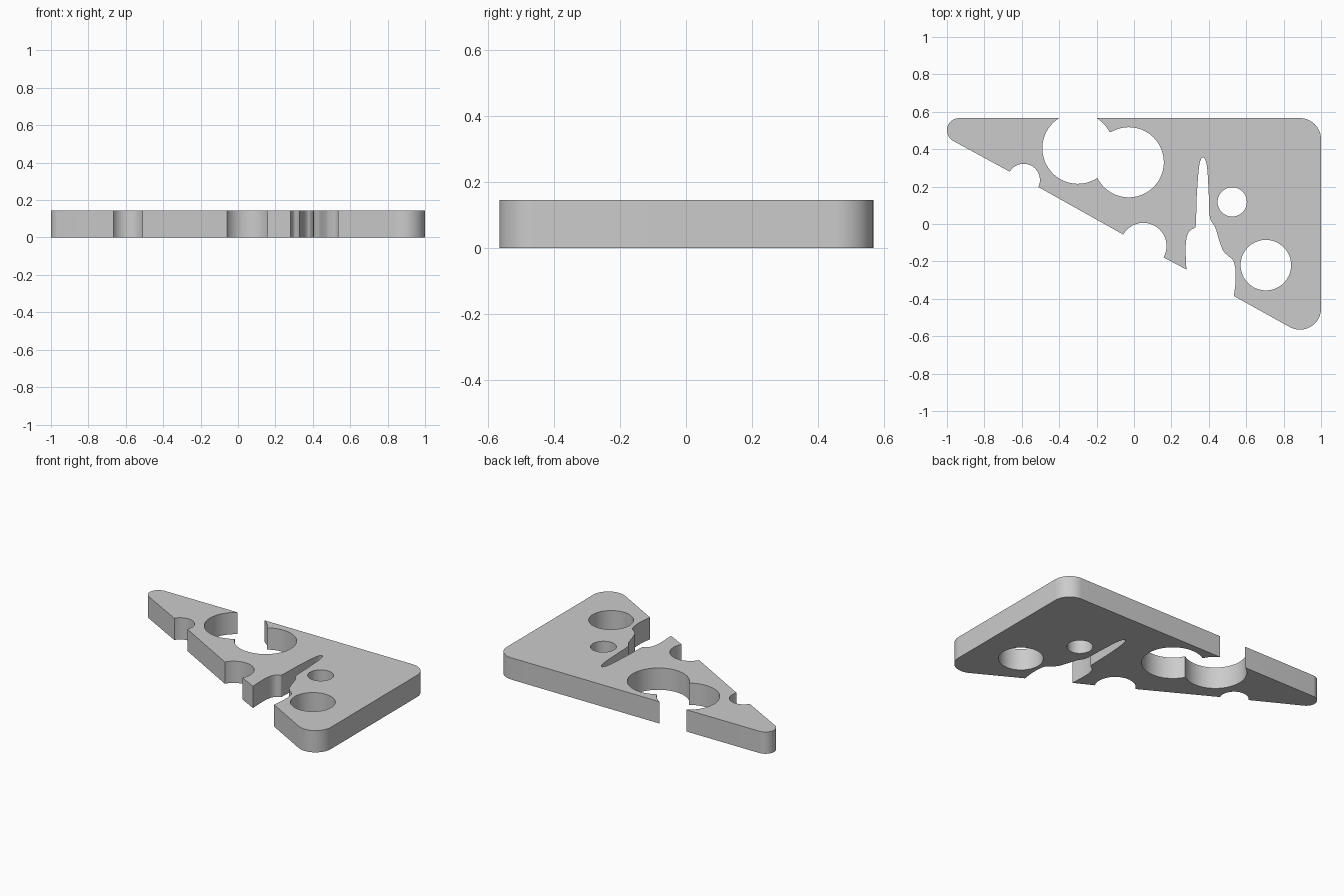
import bpy, bmesh
from math import cos, sin, radians
from mathutils import Vector

if "Cube" in bpy.data.objects:
    bpy.data.objects.remove(bpy.data.objects["Cube"])

HEIGHT = 0.145


def arc(cx, cy, r, a0, a1, step=5):
    n = max(2, round(abs(a1 - a0) / step))
    angles = [radians(a0 + (a1 - a0) * i / n) for i in range(n + 1)]
    return [Vector((cx + r * cos(a), cy + r * sin(a))) for a in angles]


def smooth_path(coords, n=5):
    p = [Vector(c) for c in coords]
    p = [2 * p[0] - p[1]] + p + [2 * p[-1] - p[-2]]
    out = []
    for a, b, c, d in zip(p, p[1:], p[2:], p[3:]):
        for i in range(n):
            t = i / n
            out.append(0.5 * (2 * b + (c - a) * t + (2 * a - 5 * b + 4 * c - d) * t ** 2
                              + (3 * b - a - 3 * c + d) * t ** 3))
    return out + [p[-2]]


# irregular slit, walked from the right-hand mouth up to the tip and back down
slit = smooth_path([
    (0.534, -0.385), (0.542, -0.32), (0.543, -0.25), (0.53, -0.195), (0.50, -0.168),
    (0.475, -0.14), (0.455, -0.085), (0.435, -0.02), (0.406, 0.035), (0.400, 0.15),
    (0.393, 0.28), (0.384, 0.335), (0.368, 0.357), (0.354, 0.335), (0.345, 0.28),
    (0.335, 0.14), (0.331, 0.0), (0.322, -0.022), (0.297, -0.037), (0.281, -0.075),
    (0.276, -0.14), (0.280, -0.243)])

# rounded triangle outline with bites along its edges
outline = (
    arc(-0.935, 0.501, 0.065, 241, 90)           # thin tip
    + arc(-0.30, 0.405, 0.19, 121.5, 303.3)      # large open bite
    + arc(-0.028, 0.33, 0.1875, 207.5, 481)      # large bite joined to it
    + arc(-0.30, 0.405, 0.19, 27, 58.5)
    + arc(0.887, 0.453, 0.113, 90, 0)            # back right corner
    + arc(0.887, -0.452, 0.113, 0, -119)         # front right corner
    + slit
    + arc(0.05, -0.118, 0.124, -29.4, 150.2)     # medium edge bite
    + arc(-0.59, 0.235, 0.087, -25.4, 149))      # small edge bite

# round through holes
holes = [arc(0.525, 0.118, 0.078, 0, 355), arc(0.705, -0.22, 0.135, 0, 355)]

curve = bpy.data.curves.new("cheese_slab", 'CURVE')
curve.dimensions = '2D'
curve.fill_mode = 'BOTH'
curve.extrude = HEIGHT / 2
for loop in [outline] + holes:
    spline = curve.splines.new('POLY')
    spline.points.add(len(loop) - 1)
    for point, co in zip(spline.points, loop):
        point.co = (co.x, co.y, 0, 1)
    spline.use_cyclic_u = True

slab = bpy.data.objects.new("cheese_slab", curve)
bpy.context.collection.objects.link(slab)
bpy.context.view_layer.objects.active = slab
slab.select_set(True)
bpy.ops.object.convert(target='MESH')
slab = bpy.context.object

# weld caps to walls and stand the slab on the ground
bm = bmesh.new()
bm.from_mesh(slab.data)
bmesh.ops.remove_doubles(bm, verts=bm.verts, dist=0.0005)
bmesh.ops.translate(bm, verts=bm.verts, vec=(0, 0, HEIGHT / 2))
bmesh.ops.recalc_face_normals(bm, faces=bm.faces)
bm.to_mesh(slab.data)
bm.free()
bpy.ops.object.shade_smooth_by_angle(angle=radians(30))
